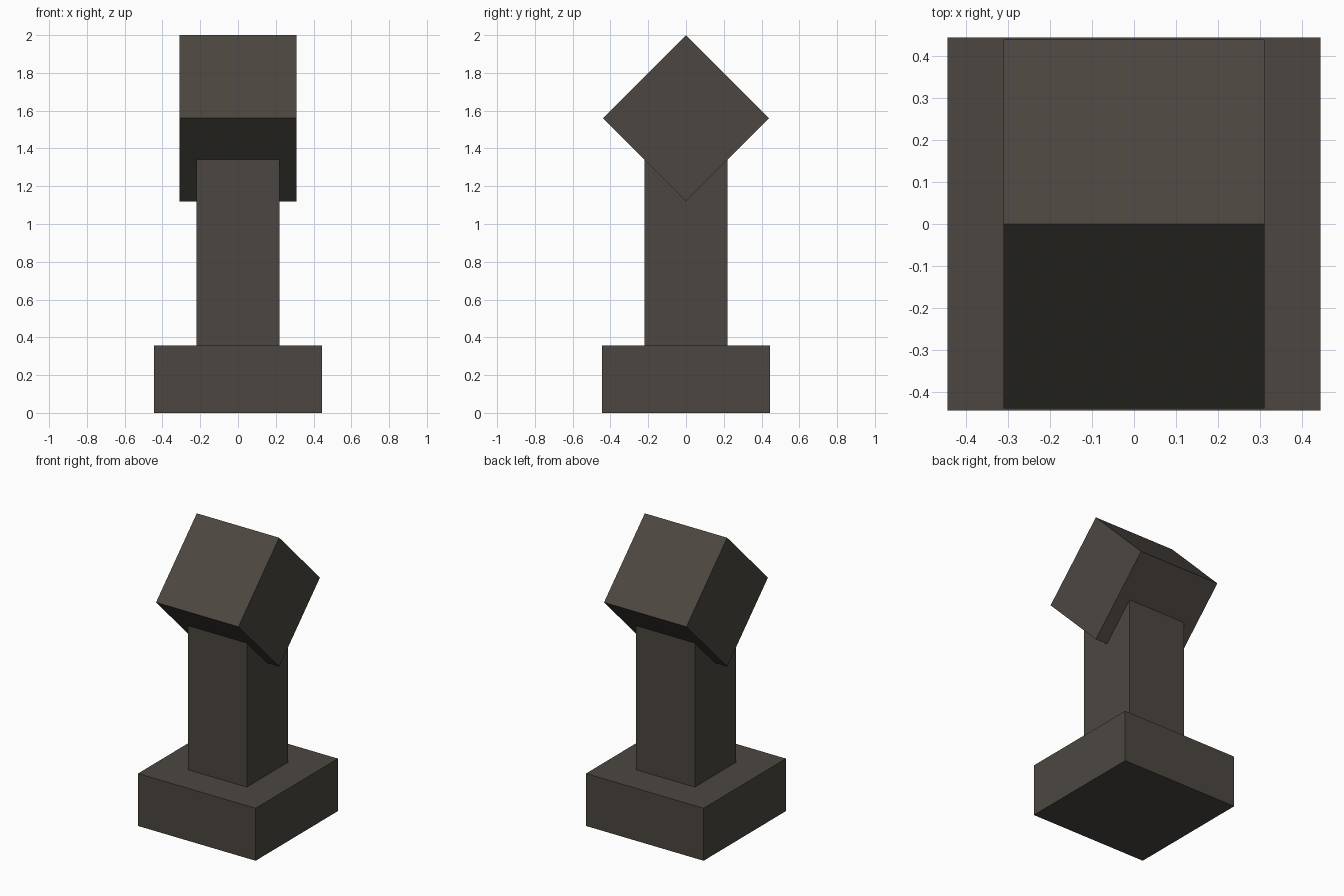
import bpy, math

if "Cube" in bpy.data.objects:
    bpy.data.objects.remove(bpy.data.objects["Cube"])

stone = bpy.data.materials.new("dark_stone")
stone.diffuse_color = (0.072, 0.062, 0.051, 1)
stone.use_nodes = True
stone.node_tree.nodes["Principled BSDF"].inputs["Base Color"].default_value = stone.diffuse_color


def block(name, size, z, tilt=0.0):
    """Box of the given size centred at height z, tilted about x."""
    bpy.ops.mesh.primitive_cube_add(size=1, location=(0, 0, z), rotation=(tilt, 0, 0))
    ob = bpy.context.object
    ob.name = name
    ob.scale = size
    ob.data.materials.append(stone)
    return ob


# square plinth
block("base", (0.888, 0.888, 0.358), 0.179)
# upright post, its top hidden inside the head
block("post", (0.442, 0.442, 1.06), 0.358 + 0.53)
# cube head standing on its edge
block("head", (0.622, 0.622, 0.622), 1.56, math.radians(45))
